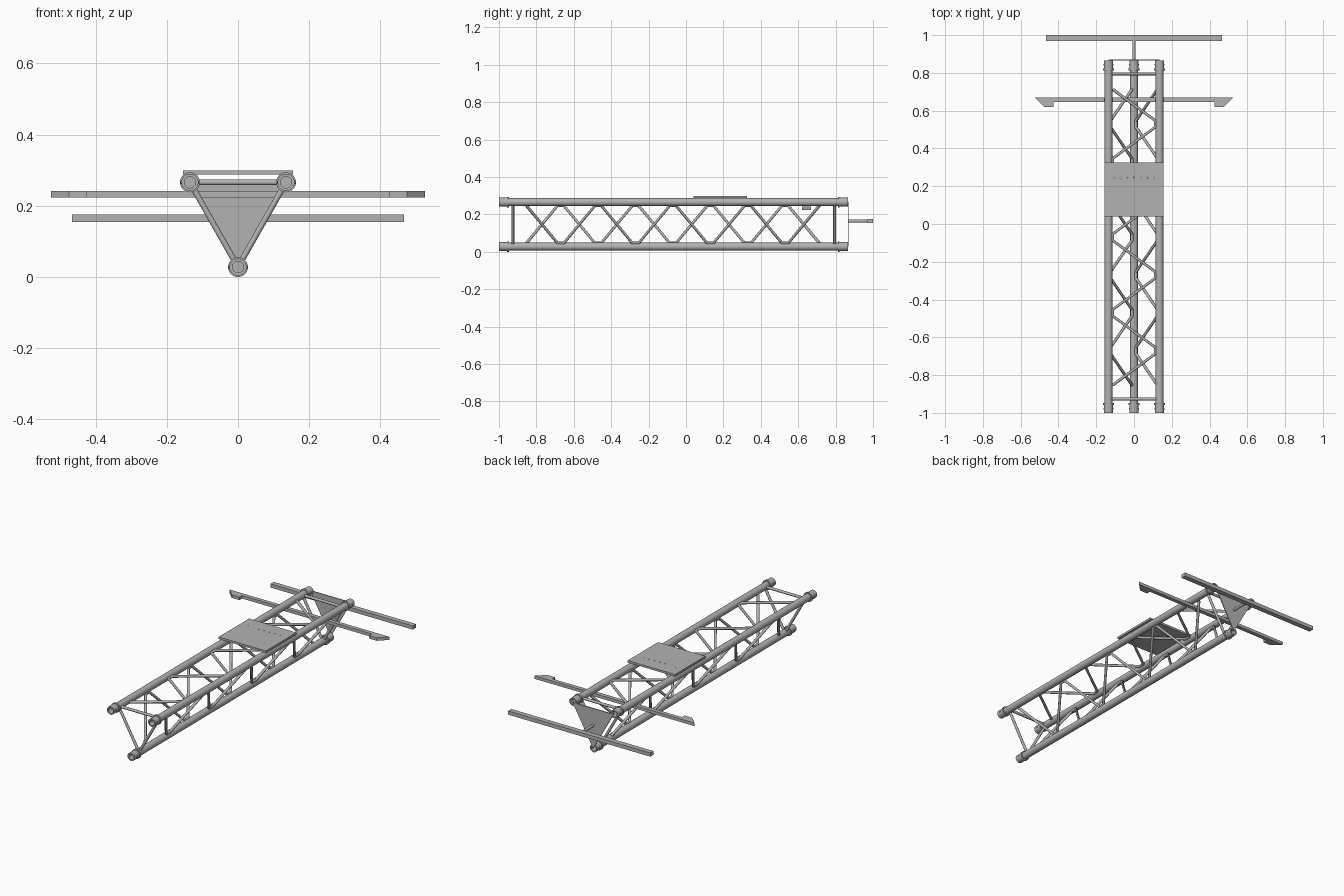
import bpy, bmesh, math
from mathutils import Vector

cube = bpy.data.objects.get("Cube")
if cube:
    bpy.data.objects.remove(cube, do_unlink=True)

GREY = (0.45, 0.45, 0.45, 1)
metal = bpy.data.materials.new("grey_metal")
metal.use_nodes = True
metal.diffuse_color = GREY
bsdf = next(n for n in metal.node_tree.nodes if n.type == 'BSDF_PRINCIPLED')
bsdf.inputs["Base Color"].default_value = GREY

# Chord centres (x, z) and truss extent along y
LEFT, RIGHT, LOWER = (0.135, 0.266), (-0.135, 0.266), (0, 0.028)
FRONT, BACK = -1.0, 0.865
MID, HALF = (FRONT + BACK) / 2, (BACK - FRONT) / 2
CHORD_R, BAR_R = 0.021, 0.008


def finish(name, bm, smooth=False):
    bmesh.ops.recalc_face_normals(bm, faces=bm.faces)
    mesh = bpy.data.meshes.new(name)
    bm.to_mesh(mesh)
    bm.free()
    mesh.materials.append(metal)
    obj = bpy.data.objects.new(name, mesh)
    bpy.context.collection.objects.link(obj)
    if smooth:
        shade(obj)
    return obj


def shade(obj):
    bpy.ops.object.select_all(action='DESELECT')
    obj.select_set(True)
    bpy.context.view_layer.objects.active = obj
    bpy.ops.object.shade_smooth_by_angle(angle=math.radians(40))


def prism(name, outline, direction):
    """Extrude a flat outline along a direction."""
    bm = bmesh.new()
    face = bm.faces.new([bm.verts.new(p) for p in outline])
    out = bmesh.ops.extrude_face_region(bm, geom=[face])
    verts = [g for g in out["geom"] if isinstance(g, bmesh.types.BMVert)]
    bmesh.ops.translate(bm, vec=Vector(direction), verts=verts)
    return finish(name, bm)


def box(name, x, y0, y1, z0, z1):
    outline = [(-x, y0, z0), (x, y0, z0), (x, y1, z0), (-x, y1, z0)]
    return prism(name, outline, (0, 0, z1 - z0))


def tube(name, points, radius=BAR_R, cyclic=False):
    """Round bar following a path."""
    curve = bpy.data.curves.new(name, 'CURVE')
    curve.dimensions = '3D'
    curve.bevel_depth = radius
    curve.bevel_resolution = 4
    curve.use_fill_caps = True
    spline = curve.splines.new('POLY')
    spline.points.add(len(points) - 1)
    for p, co in zip(spline.points, points):
        p.co = (*co, 1)
    spline.use_cyclic_u = cyclic
    curve.materials.append(metal)
    obj = bpy.data.objects.new(name, curve)
    bpy.context.collection.objects.link(obj)
    bpy.ops.object.select_all(action='DESELECT')
    obj.select_set(True)
    bpy.context.view_layer.objects.active = obj
    bpy.ops.object.convert(target='MESH')
    shade(bpy.context.view_layer.objects.active)


def chord(name, centre):
    """Long tube with a hollow sleeve and collar at both ends."""
    half = [(HALF - 0.05, 0), (HALF - 0.05, 0.016), (HALF, 0.016), (HALF, 0.024),
            (HALF - 0.043, 0.024), (HALF - 0.043, 0.028),
            (HALF - 0.053, 0.028), (HALF - 0.053, CHORD_R)]
    profile = half + [(-y, r) for y, r in reversed(half)]
    bm = bmesh.new()
    verts = [bm.verts.new((r, y, 0)) for y, r in profile]
    edges = [bm.edges.new(pair) for pair in zip(verts, verts[1:])]
    bmesh.ops.spin(bm, geom=verts + edges, cent=(0, 0, 0), axis=(0, 1, 0),
                   angle=math.tau, steps=24)
    bmesh.ops.remove_doubles(bm, verts=bm.verts, dist=1e-5)
    bmesh.ops.translate(bm, vec=(centre[0], MID, centre[1]), verts=bm.verts)
    finish(name, bm, True)
    # Locking pins in the sleeve walls
    for end, y in (("front", FRONT + 0.022), ("back", BACK - 0.022)):
        for side, s in (("left", 1), ("right", -1)):
            tube(f"{name}_{end}_pin_{side}",
                 [(centre[0] + s * r, y, centre[1]) for r in (0.018, 0.026)], 0.005)


def lacing(name, a, b):
    """Bent zigzag bar between two chords, starting on chord a."""
    va, vb = Vector(a), Vector(b)
    step = (vb - va).normalized() * (CHORD_R + 0.001)
    ends = (va + step, vb - step)
    points = []
    for k in range(8):
        y = -0.853 + 0.2 * k
        for i, yy in enumerate((y, y + 0.166)):
            p = ends[(k + i) % 2]
            points.append((p.x, yy, p.y))
    tube(name, points)


# Main chords
chord("upper_left_chord", LEFT)
chord("upper_right_chord", RIGHT)
chord("lower_chord", LOWER)

# Zigzag lacing on the three faces
lacing("left_lacing", LEFT, LOWER)
lacing("right_lacing", LOWER, RIGHT)
lacing("top_lacing", RIGHT, LEFT)

# Straight struts framing each end
for end, y in (("front", -0.926), ("back", 0.795)):
    for part, a, b in (("top", LEFT, RIGHT), ("left", LEFT, LOWER), ("right", RIGHT, LOWER)):
        tube(f"{end}_{part}_strut", [(a[0], y, a[1]), (b[0], y, b[1])])

# Triangular end plate, rod and rear cross bar
prism("end_plate", [(x, BACK, z) for x, z in (LEFT, RIGHT, LOWER)], (0, 0.005, 0))
tube("rear_rod", [(0, BACK, 0.165), (0, 0.98, 0.165)])
box("rear_cross_bar", 0.466, 0.97, 1.0, 0.154, 0.176)

# Cross arm with angled tips
tip = [(0.425, 0.645), (0.425, 0.62), (0.475, 0.62), (0.525, 0.669)]
arm = tip + [(-x, y) for x, y in reversed(tip)]
prism("cross_arm", [(x, y, 0.224) for x, y in arm], (0, 0, 0.018))

# Top plate with a row of small holes
plate = box("top_plate", 0.155, 0.04, 0.325, 0.288, 0.30)
bm = bmesh.new()
for i in range(7):
    hole = bmesh.ops.create_cone(bm, cap_ends=True, segments=10, radius1=0.003,
                                 radius2=0.003, depth=0.05)
    bmesh.ops.translate(bm, vec=(-0.105 + 0.035 * i, 0.245, 0.295), verts=hole["verts"])
cutter = finish("hole_cutter", bm)
cutter.hide_render = True
cutter.hide_viewport = True
cut = plate.modifiers.new("holes", 'BOOLEAN')
cut.object = cutter
cut.operation = 'DIFFERENCE'
cut.solver = 'EXACT'
